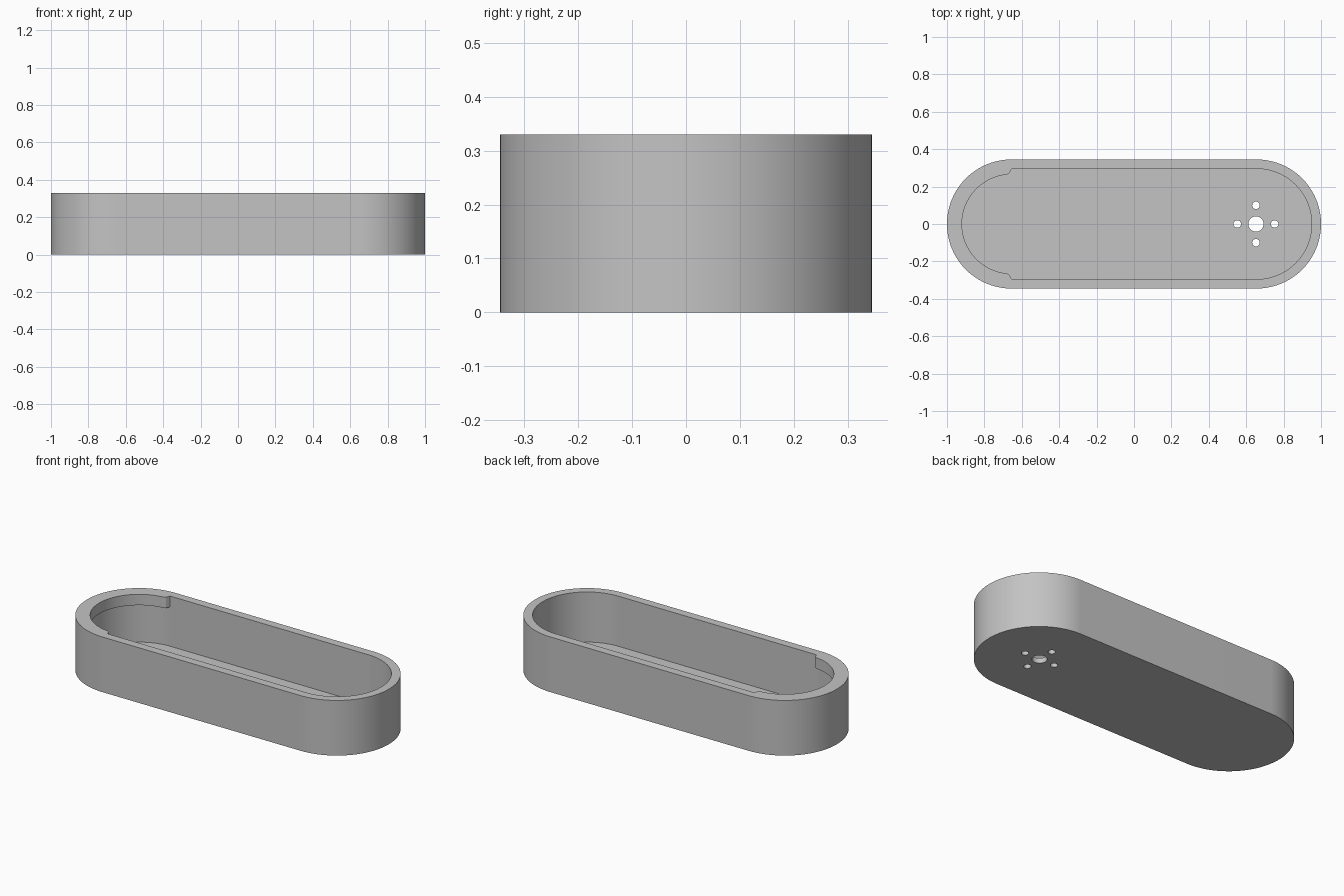
import bpy, bmesh
from math import sin, cos, pi, sqrt
from mathutils import Matrix, Vector

if "Cube" in bpy.data.objects:
    bpy.data.objects.remove(bpy.data.objects["Cube"], do_unlink=True)

HALF = 0.655        # distance from the middle to each end-arc centre
OUTER = 0.345       # outer end radius
INNER = 0.295       # cavity end radius
LIP = 0.03          # how far the lip overhangs the cavity
LIP_RUN = 0.035     # length of the rounded lip ends
HEIGHT, LIP_Z, FLOOR = 0.33, 0.265, 0.03
SEGMENTS = 72       # per end arc

grey = bpy.data.materials.new("matte_grey")
grey.use_nodes = True
colour = (0.55, 0.55, 0.55, 1)
grey.diffuse_color = colour
grey.node_tree.nodes["Principled BSDF"].inputs["Base Color"].default_value = colour


def stadium(radius, lip=0.0):
    """Outline of a slot shape; the -x end can be narrowed by a rounded lip."""
    points = []
    for side in (1, -1):
        for i in range(SEGMENTS + 1):
            a = -pi / 2 + pi * i / SEGMENTS
            r = radius
            if side < 0:
                t = min(1, max(0, radius * cos(a)) / LIP_RUN)
                r -= lip * sqrt(max(0, 1 - (1 - t) ** 2))
            points.append((side * (HALF + r * cos(a)), side * r * sin(a)))
    return points


def link_object(name, bm):
    mesh = bpy.data.meshes.new(name)
    bm.to_mesh(mesh)
    bm.free()
    obj = bpy.data.objects.new(name, mesh)
    bpy.context.collection.objects.link(obj)
    return obj


# Tray: one skin running up the outside, over the rim, under the lip, to the floor
bm = bmesh.new()
outline, cavity, lipped = stadium(OUTER), stadium(INNER), stadium(INNER, LIP)
stack = [(outline, 0), (outline, HEIGHT), (lipped, HEIGHT),
         (lipped, LIP_Z), (cavity, LIP_Z), (cavity, FLOOR)]
rings = [[bm.verts.new((x, y, z)) for x, y in pts] for pts, z in stack]
for low, high in zip(rings, rings[1:]):
    for i in range(len(low)):
        j = (i + 1) % len(low)
        bm.faces.new((low[i], low[j], high[j], high[i]))
bm.faces.new(rings[0][::-1])
bm.faces.new(rings[-1])
bmesh.ops.remove_doubles(bm, verts=bm.verts, dist=0.00001)
bmesh.ops.recalc_face_normals(bm, faces=bm.faces)
tray = link_object("tray", bm)
tray.data.materials.append(grey)

# Floor holes: a shaft hole ringed by four screw holes
bm = bmesh.new()
holes = [(0, 0, 0.041)] + [(0.1 * x, 0.1 * y, 0.02)
                           for x, y in ((1, 0), (-1, 0), (0, 1), (0, -1))]
for dx, dy, radius in holes:
    bmesh.ops.create_cone(bm, cap_ends=True, segments=32, radius1=radius,
                          radius2=radius, depth=0.1,
                          matrix=Matrix.Translation(Vector((HALF + dx - 0.003, dy, FLOOR / 2))))
cutter = link_object("hole_cutter", bm)
cutter.data.materials.append(grey)
cutter.hide_render = True

bpy.context.view_layer.objects.active = tray
cut = tray.modifiers.new("holes", "BOOLEAN")
cut.operation = "DIFFERENCE"
cut.solver = "EXACT"
cut.object = cutter
bpy.ops.object.modifier_apply(modifier=cut.name)
bpy.data.objects.remove(cutter, do_unlink=True)

# Smooth curved walls, crisp rims
bpy.ops.object.select_all(action="DESELECT")
tray.select_set(True)
bpy.ops.object.shade_smooth_by_angle(angle=pi / 6)
